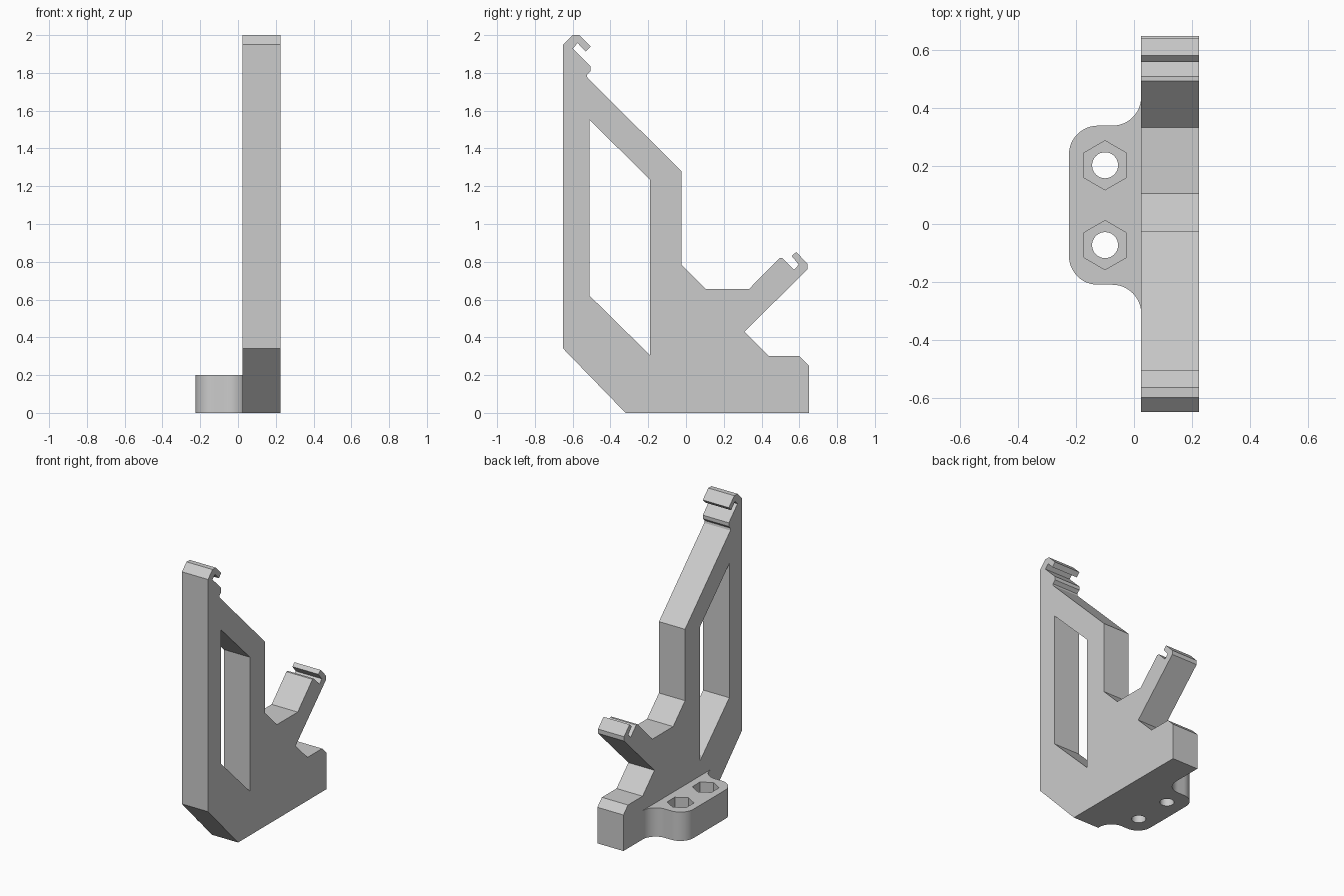
import bpy
import bmesh
from math import sin, cos, radians
from mathutils import Vector

cube = bpy.data.objects.get("Cube")
if cube:
    bpy.data.objects.remove(cube, do_unlink=True)

grey = bpy.data.materials.new("plain grey")
grey.use_nodes = True
colour = (0.6, 0.6, 0.6, 1)
grey.diffuse_color = colour
grey.node_tree.nodes["Principled BSDF"].inputs["Base Color"].default_value = colour


def prism(name, points, offset):
    """Solid made by extruding a closed outline along an offset."""
    bm = bmesh.new()
    face = bm.faces.new([bm.verts.new(p) for p in points])
    extruded = bmesh.ops.extrude_face_region(bm, geom=[face], use_keep_orig=True)
    moved = [g for g in extruded["geom"] if isinstance(g, bmesh.types.BMVert)]
    bmesh.ops.translate(bm, verts=moved, vec=Vector(offset))
    bmesh.ops.recalc_face_normals(bm, faces=bm.faces)
    mesh = bpy.data.meshes.new(name)
    bm.to_mesh(mesh)
    bm.free()
    mesh.materials.append(grey)
    obj = bpy.data.objects.new(name, mesh)
    bpy.context.collection.objects.link(obj)
    return obj


def arc(cx, cy, r, start, end, steps=12):
    angles = [radians(start + (end - start) * i / steps) for i in range(steps + 1)]
    return [(cx + r * cos(a), cy + r * sin(a)) for a in angles]


def cut(target, cutter):
    """Subtract a helper solid, then discard it."""
    cutter.hide_render = True
    mod = target.modifiers.new("cut", 'BOOLEAN')
    mod.operation = 'DIFFERENCE'
    mod.solver = 'EXACT'
    mod.object = cutter
    bpy.context.view_layer.objects.active = target
    bpy.ops.object.modifier_apply(modifier=mod.name)
    bpy.data.objects.remove(cutter, do_unlink=True)


# Upright plate with a hooked clip at the top and on the short arm (y, z)
base = [(-0.32, 0), (0.65, 0), (0.65, 0.25), (0.6, 0.3), (0.44, 0.3), (0.31, 0.43)]
arm_clip = [(0.643, 0.76), (0.643, 0.79), (0.583, 0.852), (0.56, 0.83), (0.597, 0.785),
            (0.572, 0.757), (0.51, 0.82), (0.495, 0.82)]
saddle = [(0.333, 0.655), (0.105, 0.655), (-0.025, 0.785), (-0.025, 1.28)]
top_clip = [(-0.522, 1.775), (-0.525, 1.79), (-0.505, 1.81), (-0.505, 1.835), (-0.6, 1.93),
            (-0.573, 1.957), (-0.53, 1.913), (-0.505, 1.94), (-0.565, 2), (-0.6, 2),
            (-0.65, 1.95), (-0.65, 0.34)]
outline = base + arm_clip + saddle + top_clip
plate = prism("upright_plate", [(0.025, y, z) for y, z in outline], (0.2, 0, 0))

# Slanted window through the plate
window = [(-0.51, 1.55), (-0.19, 1.235), (-0.19, 0.305), (-0.51, 0.62)]
cut(plate, prism("window_cutter", [(-0.1, y, z) for y, z in window], (0.5, 0, 0)))

# Mounting tab with filleted roots and rounded corners
tab_outline = (arc(-0.075, 0.44, 0.1, 0, -90) + arc(-0.125, 0.24, 0.1, 90, 180)
               + arc(-0.125, -0.11, 0.1, 180, 270) + arc(-0.075, -0.31, 0.1, 90, 0))
tab = prism("mounting_tab", [(x, y, 0) for x, y in tab_outline], (0, 0, 0.2))

# Two bolt holes with hexagonal nut pockets
for y in (0.203, -0.073):
    hexagon = arc(-0.1, y, 0.085, 30, 390, 6)[:-1]
    cut(tab, prism("nut_cutter", [(px, py, 0.1) for px, py in hexagon], (0, 0, 0.2)))
    circle = arc(-0.1, y, 0.045, 0, 360, 32)[:-1]
    cut(tab, prism("bolt_cutter", [(px, py, -0.1) for px, py in circle], (0, 0, 0.4)))

# Smooth the rounded walls, keep the real edges sharp
bpy.ops.object.select_all(action='DESELECT')
tab.select_set(True)
bpy.context.view_layer.objects.active = tab
bpy.ops.object.shade_smooth_by_angle(angle=radians(30))
